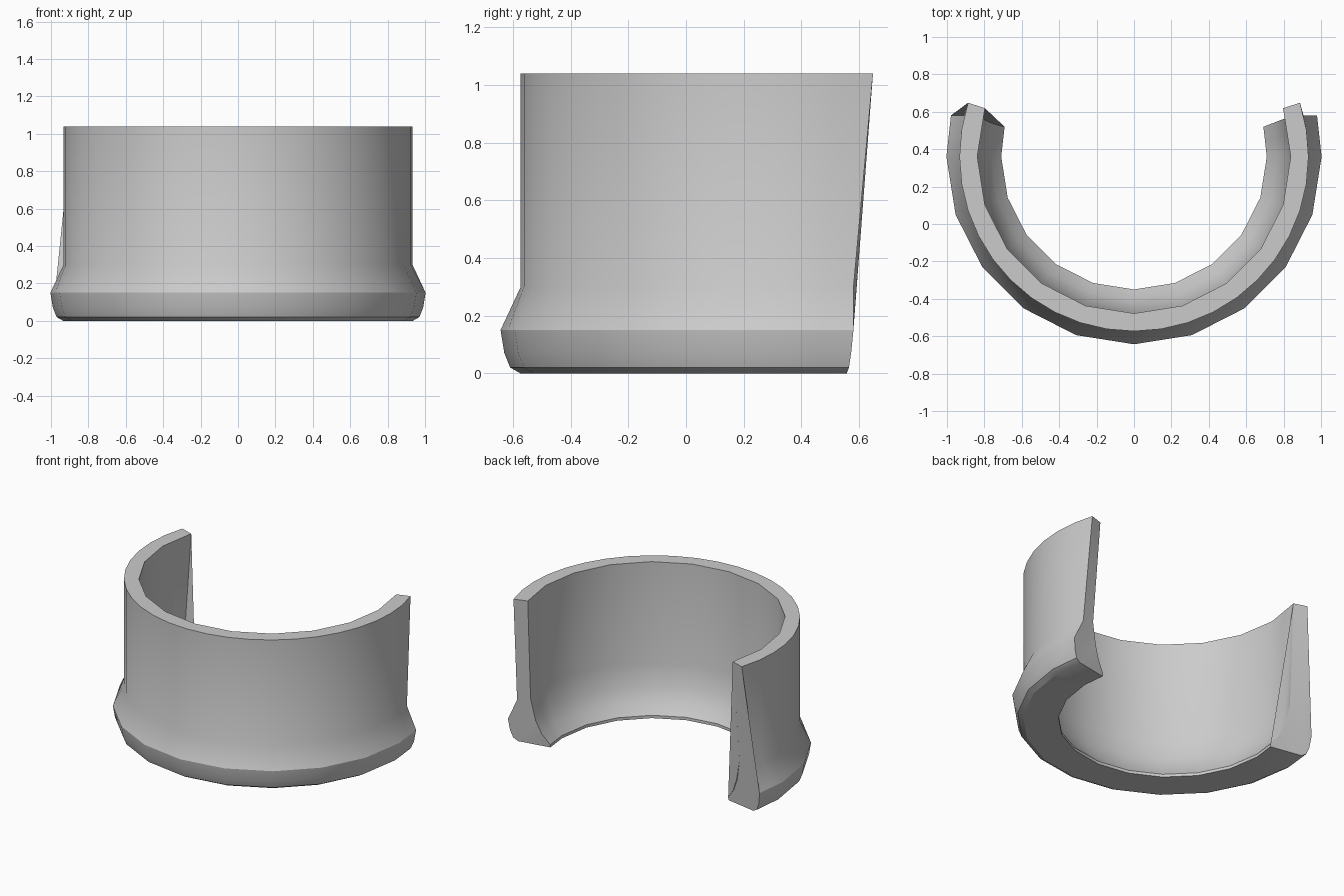
import bpy, bmesh, math

if "Cube" in bpy.data.objects:
    bpy.data.objects.remove(bpy.data.objects["Cube"], do_unlink=True)

grey = bpy.data.materials.new("plain grey")
grey.use_nodes = True
colour = (0.6, 0.6, 0.6, 1)
grey.diffuse_color = colour
grey.node_tree.nodes["Principled BSDF"].inputs["Base Color"].default_value = colour

# Cross-section of the collar: radius, height, end angle beyond the side, finely rounded
PROFILE = [
    (0.933, 1.04, 18.0, True),    # outer wall
    (0.933, 0.30, 13.7, True),
    (1.003, 0.15, 12.7, False),   # flared foot
    (0.990, 0.07, 12.4, False),
    (0.970, 0.02, 12.2, False),
    (0.935, 0.00, 12.2, False),
    (0.710, 0.00, 12.8, False),   # inner lip
    (0.710, 0.02, 13.0, False),
    (0.765, 0.09, 13.6, False),
    (0.805, 0.18, 14.0, False),
    (0.838, 0.33, 14.2, False),   # inner wall
    (0.838, 1.04, 18.0, False),
]
CENTRE_Y = 0.36
STEP = 9
COUNT = 12


def ring_point(radius, z, end, fine, i):
    """Point of one cross-section; odd sections lie on chords unless fine."""
    a = math.radians(i * STEP)
    if abs(i) == COUNT:
        a = math.copysign(math.radians(90 + end), i)
    elif abs(i) == COUNT - 1:
        a = math.copysign(math.radians(90 + end / 2), i)
    if i % 2 and not fine:
        half = end / 2 if abs(i) == COUNT - 1 else STEP
        radius *= math.cos(math.radians(half))
    return radius * math.sin(a), CENTRE_Y - radius * math.cos(a), z


# Sweep the section around the open arc and close both ends
bm = bmesh.new()
sections = [[bm.verts.new(ring_point(*p, i)) for p in PROFILE]
            for i in range(-COUNT, COUNT + 1)]
n = len(PROFILE)
for a, b in zip(sections, sections[1:]):
    for j in range(n):
        k = (j + 1) % n
        bm.faces.new((a[j], a[k], b[k], b[j]))
ends = [bm.faces.new(sections[0]), bm.faces.new(sections[-1])]
bmesh.ops.triangulate(bm, faces=ends)
bmesh.ops.recalc_face_normals(bm, faces=bm.faces)

mesh = bpy.data.meshes.new("open_collar")
bm.to_mesh(mesh)
bm.free()
collar = bpy.data.objects.new("open_collar", mesh)
bpy.context.collection.objects.link(collar)
mesh.materials.append(grey)

# Smooth walls with crisp rims
bpy.ops.object.select_all(action="DESELECT")
collar.select_set(True)
bpy.context.view_layer.objects.active = collar
bpy.ops.object.shade_smooth_by_angle(angle=math.radians(30))
